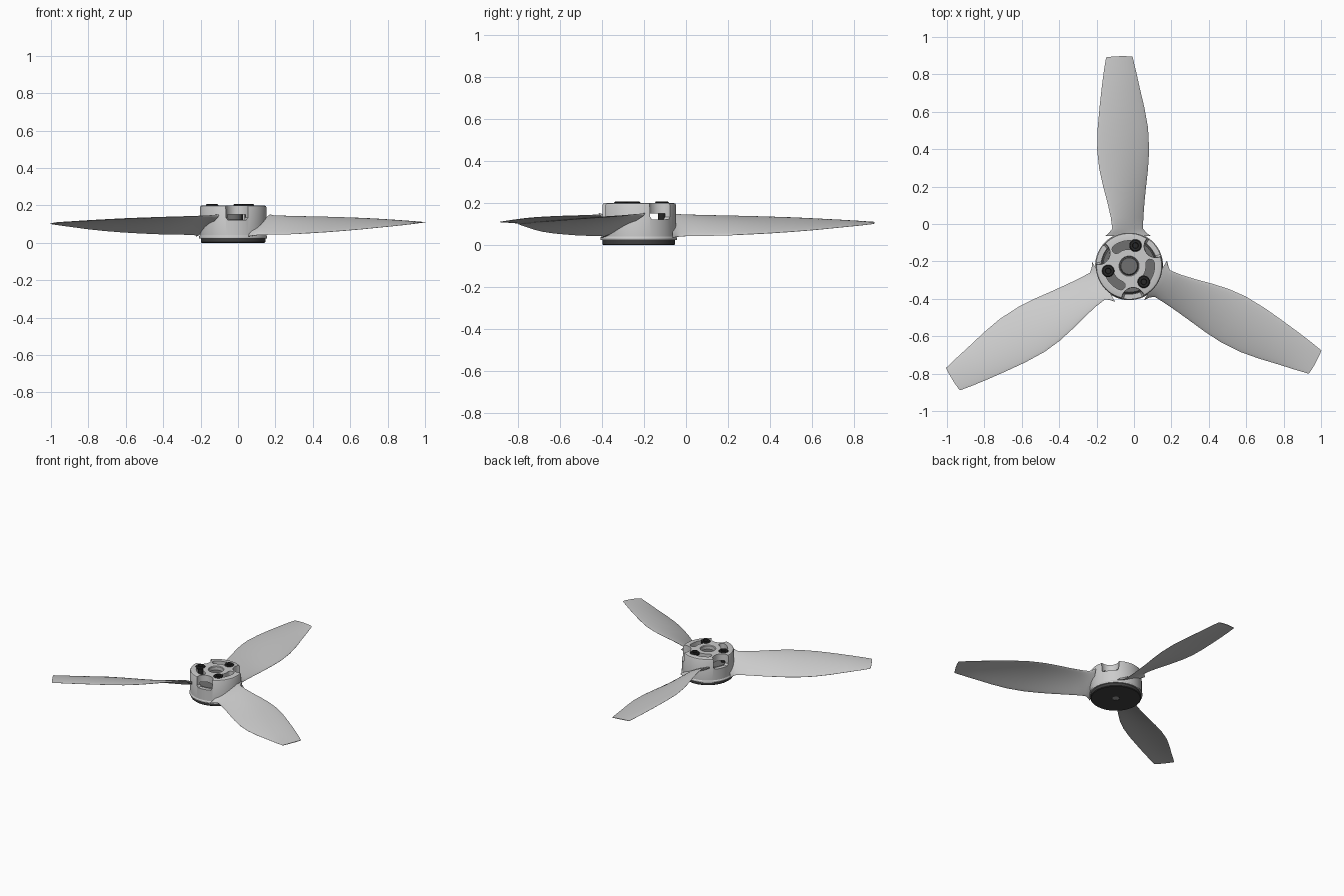
import bpy, bmesh
from math import sin, cos, pi, radians, sqrt
from mathutils import Matrix

if "Cube" in bpy.data.objects:
    bpy.data.objects.remove(bpy.data.objects["Cube"])

CX, CY = -0.026, -0.225          # hub axis


def material(name, v):
    m = bpy.data.materials.new(name)
    m.diffuse_color = (v, v, v, 1)
    m.use_nodes = True
    m.node_tree.nodes["Principled BSDF"].inputs["Base Color"].default_value = m.diffuse_color
    return m


DARK = material("dark_metal", 0.05)
BLACK = material("black_metal", 0.02)
MID = material("mid_metal", 0.16)


def make(name, bm, mat=None, rot=0.0, smooth=30):
    bmesh.ops.recalc_face_normals(bm, faces=bm.faces[:])
    me = bpy.data.meshes.new(name)
    bm.to_mesh(me)
    bm.free()
    ob = bpy.data.objects.new(name, me)
    bpy.context.collection.objects.link(ob)
    ob.location = (CX, CY, 0)
    ob.rotation_euler.z = rot
    if mat:
        me.materials.append(mat)
    if smooth:
        shade(ob, smooth)
    return ob


def shade(ob, angle):
    bpy.ops.object.select_all(action='DESELECT')
    ob.select_set(True)
    bpy.context.view_layer.objects.active = ob
    bpy.ops.object.shade_smooth_by_angle(angle=radians(angle))


def skin(bm, rings, wrap=True, caps=False):
    """Bridge rings of points with quads."""
    vs = [[bm.verts.new(p) for p in ring] for ring in rings]
    n = len(vs[0])
    pairs = list(zip(vs, vs[1:])) + ([(vs[-1], vs[0])] if wrap else [])
    for a, b in pairs:
        for i in range(n):
            j = (i + 1) % n
            bm.faces.new((a[i], a[j], b[j], b[i]))
    if caps:
        bm.faces.new(vs[0])
        bm.faces.new(vs[-1])


def lathe(bm, profile, n=72, closed=False, at=(0, 0)):
    rings = [[(at[0] + r * cos(2 * pi * i / n), at[1] + r * sin(2 * pi * i / n), z)
              for i in range(n)] for r, z in profile]
    skin(bm, rings, wrap=closed, caps=not closed)


def prism(bm, pts, z0, z1):
    skin(bm, [[(x, y, z0) for x, y in pts], [(x, y, z1) for x, y in pts]],
         wrap=False, caps=True)


def slot_outline(r, w, a0, a1, n=12):
    """Curved slot with round ends."""
    p = lambda rr, a: (rr * cos(a), rr * sin(a))
    arc = [a0 + (a1 - a0) * i / n for i in range(n + 1)]
    pts = [p(r + w, a) for a in arc]
    for k in range(1, 8):
        c, t = p(r, a1), a1 + pi * k / 8
        pts.append((c[0] + w * cos(t), c[1] + w * sin(t)))
    pts += [p(r - w, a) for a in reversed(arc)]
    for k in range(1, 8):
        c, t = p(r, a0), a0 + pi + pi * k / 8
        pts.append((c[0] + w * cos(t), c[1] + w * sin(t)))
    return pts


# hub shell: hollow cup with a thick top plate and a centre hole
bm = bmesh.new()
lathe(bm, [(.05, .15), (.05, .196), (.054, .2), (.166, .2), (.174, .197), (.178, .19),
           (.178, .04), (.182, .034), (.182, .024), (.15, .024), (.15, .15)], 96, True)
hub = make("hub", bm, smooth=0)

# cutters: three edge notches and three curved screw slots
bm = bmesh.new()
for k in range(3):
    a = radians(37 + 120 * k)
    lathe(bm, [(.05, .122), (.06, .135), (.064, .26)], 40, at=(.178 * cos(a), .178 * sin(a)))
    a = radians(73 + 120 * k)
    prism(bm, slot_outline(.113, .023, a, a + radians(54)), .135, .26)
cutter = make("hub_cutter", bm, smooth=0)
cutter.hide_render = True
mod = hub.modifiers.new("cut", 'BOOLEAN')
mod.operation, mod.solver, mod.object = 'DIFFERENCE', 'EXACT', cutter
bpy.context.view_layer.update()
bpy.context.view_layer.objects.active = hub
bpy.ops.object.modifier_apply(modifier="cut")
bpy.data.objects.remove(cutter)
shade(hub, 30)

# motor body inside the hub, with its shaft boss
bm = bmesh.new()
lathe(bm, [(.147, .02), (.147, .112), (.14, .12), (.052, .12), (.048, .124),
           (.048, .17), (.044, .174)])
make("motor_body", bm, MID)

# base disc with a small shaft end below
bm = bmesh.new()
lathe(bm, [(.02, .006), (.026, 0), (.168, 0), (.173, .004), (.173, .024), (.05, .024)])
make("base_disc", bm, DARK)
bm = bmesh.new()
lathe(bm, [(.025, .001), (.025, .015)], 32)
make("shaft_end", bm, material("shaft_metal", 0.35))

# screws: round head with hex socket, shank through the slot
for k in range(3):
    a = radians(73 + 120 * k)
    at = (.115 * cos(a), .115 * sin(a))
    bm = bmesh.new()
    lathe(bm, [(.018, .118), (.018, .192), (.033, .192), (.033, .202), (.028, .208),
               (.016, .208), (.014, .198)], 36, at=at)
    make(f"screw_{k + 1}", bm, BLACK)

# blade stations: radius, high edge x, low edge x, high z, low z, camber, thickness
STATIONS = [
    (.160, -.128, .118, .150, .036, .000, .024),
    (.178, -.108, .092, .147, .040, .003, .021),
    (.200, -.090, .074, .145, .043, .006, .018),
    (.260, -.098, .076, .143, .044, .009, .016),
    (.340, -.116, .082, .141, .045, .011, .015),
    (.430, -.140, .091, .139, .047, .013, .014),
    (.520, -.160, .101, .137, .051, .014, .013),
    (.620, -.171, .107, .134, .056, .014, .012),
    (.740, -.168, .101, .130, .064, .013, .011),
    (.850, -.158, .081, .125, .073, .011, .009),
    (.960, -.146, .055, .119, .084, .008, .008),
    (1.05, -.134, .035, .114, .093, .005, .006),
    (1.116, -.123, .018, .110, .101, .002, .004),
]


def section(r, xl, xr, zl, zr, camber, thick, n=14):
    """Thin cambered aerofoil loop."""
    ts = [(1 - cos(pi * i / n)) / 2 for i in range(n + 1)]

    def pt(t, side):
        z = zl + (zr - zl) * t + camber * 4 * t * (1 - t)
        z += side * thick * (0.06 + 0.94 * sqrt(max(0, t * (1 - t))))
        y = r + (.004 * (4 * t * (1 - t) + t) if r > 1.1 else 0)
        return (xl + (xr - xl) * t, y, z)
    return [pt(t, 1) for t in ts] + [pt(t, -1) for t in reversed(ts)]


# three twisted blades
for k in range(3):
    bm = bmesh.new()
    skin(bm, [section(*s) for s in STATIONS], wrap=False, caps=True)
    make(f"blade_{k + 1}", bm, rot=2 * pi * k / 3, smooth=40)
